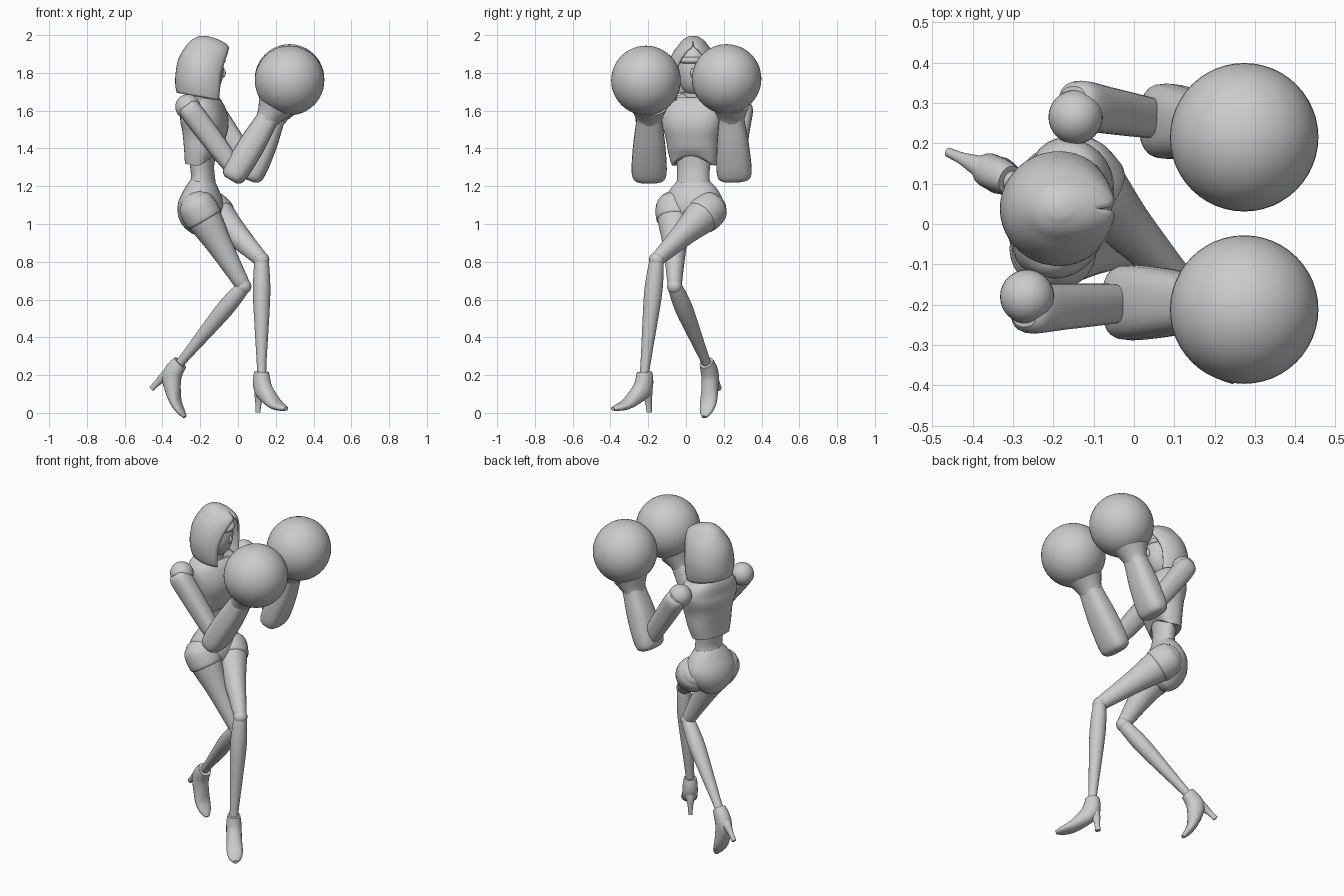
import bpy, bmesh, math
from mathutils import Vector, Matrix

cube = bpy.data.objects.get("Cube")
if cube:
    bpy.data.objects.remove(cube)

GREY = (0.6, 0.6, 0.6, 1)
mat = bpy.data.materials.new("plain grey")
mat.use_nodes = True
mat.diffuse_color = GREY
mat.node_tree.nodes["Principled BSDF"].inputs["Base Color"].default_value = GREY


def finish(name, bm, angle=35):
    bmesh.ops.recalc_face_normals(bm, faces=bm.faces)
    mesh = bpy.data.meshes.new(name)
    bm.to_mesh(mesh)
    bm.free()
    ob = bpy.data.objects.new(name, mesh)
    bpy.context.collection.objects.link(ob)
    mesh.materials.append(mat)
    bpy.ops.object.select_all(action='DESELECT')
    ob.select_set(True)
    bpy.context.view_layer.objects.active = ob
    bpy.ops.object.shade_smooth_by_angle(angle=math.radians(angle))
    return ob


def ball(name, centre, r, scale=(1, 1, 1), seg=32):
    bm = bmesh.new()
    m = Matrix.Translation(centre) @ Matrix.Diagonal((*scale, 1))
    bmesh.ops.create_uvsphere(bm, u_segments=seg, v_segments=seg // 2, radius=r, matrix=m)
    return finish(name, bm, 60)


def refine(rows, steps=3):
    """Smooth a list of equal-length rows with a Catmull-Rom spline."""
    out = []
    for i in range(len(rows) - 1):
        p0, p1, p2 = rows[max(i - 1, 0)], rows[i], rows[i + 1]
        p3 = rows[min(i + 2, len(rows) - 1)]
        for k in range(steps):
            t = k / steps
            out.append([b + t * (c - a) / 2 + t * t * (a - 2.5 * b + 2 * c - d / 2)
                        + t ** 3 * (1.5 * (b - c) + (d - a) / 2)
                        for a, b, c, d in zip(p0, p1, p2, p3)])
    return out + [list(rows[-1])]


def loft(name, rows, side, power=1.0, seg=24, tweak=None):
    """Rows of x, y, z, side radius, depth radius, skinned along the path."""
    rows = refine(rows)
    pts = [Vector(r[:3]) for r in rows]
    bm = bmesh.new()
    rings = []
    for i, r in enumerate(rows):
        tan = (pts[min(i + 1, len(pts) - 1)] - pts[max(i - 1, 0)]).normalized()
        s = (Vector(side) - tan * tan.dot(Vector(side))).normalized()
        n = tan.cross(s)
        ring = []
        for k in range(seg):
            a = math.tau * k / seg
            c, d = math.cos(a), math.sin(a)
            p = pts[i] + s * (r[3] * math.copysign(abs(c) ** power, c)) \
                + n * (r[4] * math.copysign(abs(d) ** power, d))
            if tweak:
                p += tweak(i, d)
            ring.append(bm.verts.new(p))
        rings.append(ring)
    for a, b in zip(rings, rings[1:]):
        for k in range(seg):
            j = (k + 1) % seg
            bm.faces.new((a[k], a[j], b[j], b[k]))
    bm.faces.new(rings[0])
    bm.faces.new(rings[-1])
    return finish(name, bm)


def limb(name, a, b, profile, side, power=1.0):
    """Profile rows are position along a-b, side radius, depth radius."""
    a, b = Vector(a), Vector(b)
    return loft(name, [[*a.lerp(b, t), rs, rd] for t, rs, rd in profile], side, power)


YAW = math.radians(-15)
SIDE = Vector((-math.sin(YAW), math.cos(YAW), 0))
FRONT = Vector((math.cos(YAW), math.sin(YAW), 0))
MID = Vector((-0.19, 0.04, 0))


def body(name, rows, power=1.0, tweak=None):
    """Rows are height, forward shift, side radius, depth radius."""
    return loft(name, [[*(MID + FRONT * f + Vector((0, 0, z))), w, d]
                       for z, f, w, d in rows], SIDE, power, 32, tweak)


# Torso, waist, pelvis and neck
def rib_arch(i, d):
    return Vector((0, 0, 0.06 * max(-d, 0) ** 2 * max(0, 1 - i / 4)))


body("ribcage", [(1.31, -.01, .118, .075), (1.38, 0, .135, .088), (1.46, .01, .145, .105),
                 (1.53, .015, .165, .118), (1.60, 0, .175, .11), (1.65, -.02, .15, .085),
                 (1.69, -.02, .07, .06)], 0.8, rib_arch)
body("waist", [(1.18, 0, .1, .08), (1.24, .005, .088, .062), (1.31, 0, .09, .062),
               (1.42, 0, .11, .075)])
body("pelvis", [(1.225, .005, .09, .066), (1.18, 0, .13, .09), (1.11, -.005, .16, .118),
                (1.04, -.01, .14, .115), (.98, 0, .08, .075), (.95, .01, .03, .03)])
body("neck", [(1.62, 0, .06, .055), (1.68, .01, .048, .046), (1.75, .015, .048, .046)])

# Head: face inside an open hood
ball("face", (-.17, .037, 1.82), .1, (.95, .85, 1.4))
ball("nose", (-.08, .034, 1.80), .016, (1, .7, 1.6), 12)
ball("brow_visor", (-.163, .037, 1.865), .1, (.98, .9, .3))
bm = bmesh.new()
rings = []
for z, back, front, w, gap in refine([
        (1.67, .14, .13, .125, 50), (1.72, .147, .14, .138, 50), (1.79, .146, .14, .142, 46),
        (1.86, .135, .143, .128, 36), (1.91, .112, .143, .106, 22), (1.945, .088, .132, .08, 4),
        (1.975, .06, .085, .055, 0), (1.995, .02, .025, .02, 0)]):
    ring = []
    gap = math.radians(max(gap, 0))
    for k in range(33):
        a = gap + (math.tau - 2 * gap) * k / 32
        c = math.cos(a)
        drop = .025 * c * max(0, (1.8 - z) / .13)
        ring.append(bm.verts.new((-.185 + (front if c > 0 else back) * c,
                                  .038 + w * math.sin(a), z - drop)))
    rings.append(ring)
for a, b in zip(rings, rings[1:]):
    for k in range(32):
        bm.faces.new((a[k], a[k + 1], b[k + 1], b[k]))
bm.faces.new(rings[-1][:32])
bmesh.ops.remove_doubles(bm, verts=bm.verts, dist=.0005)
hood = finish("hood", bm, 50)
shell = hood.modifiers.new("shell", 'SOLIDIFY')
shell.thickness, shell.offset = .012, -1

# Arms: ball shoulder, upper arm, flared forearm, cuff and round glove
UPPER = [(-.03, .045, .04), (.04, .062, .058), (.3, .058, .06), (.8, .05, .052), (1.05, .04, .04)]
FORE = [(-.16, .06, .035), (-.1, .088, .06), (.1, .093, .07), (.5, .084, .07),
        (.85, .07, .06), (1.1, .062, .056)]
CUFF = [(.88, .066, .058), (1.0, .078, .072), (1.15, .1, .1)]
ARMS = {"right": ((-.265, -.18, 1.62), (-.01, -.195, 1.28), (.17, -.195, 1.58), (.273, -.212, 1.76)),
        "left": ((-.145, .265, 1.62), (.08, .255, 1.28), (.2, .24, 1.58), (.273, .215, 1.768))}
for tag, (shoulder, elbow, wrist, glove) in ARMS.items():
    out = Vector((0, -.03 if tag == "right" else .03, 0))
    ball(tag + "_shoulder_ball", shoulder, .067)
    limb(tag + "_upper_arm", Vector(shoulder) + out, elbow, UPPER, (0, 1, 0), .8)
    limb(tag + "_forearm", elbow, wrist, FORE, (0, 1, 0), .75)
    limb(tag + "_cuff", elbow, wrist, CUFF, (0, 1, 0))
    ball(tag + "_glove", glove, .184, seg=48)

# Legs: thigh, hip guard, knee joint, shin
THIGH = [(-.16, .03, .03), (-.12, .068, .068), (0, .094, .094), (.15, .092, .094),
         (.45, .066, .07), (.8, .046, .05), (.97, .037, .04), (1.05, .02, .02)]
GUARD = [(-.13, .05, .05), (-.08, .085, .085), (0, .1, .1), (.14, .099, .1), (.17, .09, .09)]
SHIN = [(-.04, .02, .02), (0, .036, .036), (.12, .044, .043), (.3, .048, .046),
        (.6, .038, .037), (.9, .027, .026), (1.05, .024, .024)]
LEGS = {"right": ((-.215, -.06, 1.09), (.03, -.06, .67), (-.31, .11, .26), (.91, -.41), 42),
        "left": ((-.145, .125, 1.08), (.125, -.155, .81), (.125, -.22, .21), (.61, -.79), 0)}


def shoe_part(name, rows, ankle, heading, pitch):
    """Rows are forward, up, side radius, depth radius from the ankle."""
    ahead = Vector((*heading, 0)).normalized()
    c, s = math.cos(math.radians(pitch)), math.sin(math.radians(pitch))
    placed = [[*(Vector(ankle) + ahead * (f * c + u * s) + Vector((0, 0, u * c - f * s))), w, d]
              for f, u, w, d in rows]
    loft(name, placed, (-ahead.y, ahead.x, 0), .9, 20)


for tag, (hip, knee, ankle, heading, pitch) in LEGS.items():
    limb(tag + "_thigh", hip, knee, THIGH, SIDE)
    limb(tag + "_hip_guard", hip, knee, GUARD, SIDE)
    ball(tag + "_knee", knee, .041, seg=20)
    limb(tag + "_shin", knee, ankle, SHIN, SIDE)
    # High-heeled shoe
    shoe_part(tag + "_shoe", [(0, .008, .036, .04), (0, -.03, .042, .047), (.012, -.08, .044, .052),
                              (.06, -.125, .044, .042), (.12, -.165, .046, .027),
                              (.175, -.182, .036, .018), (.212, -.188, .014, .01)],
              ankle, heading, pitch)
    shoe_part(tag + "_heel", [(-.005, -.06, .036, .036), (-.02, -.11, .025, .026),
                              (-.028, -.16, .015, .017), (-.032, -.207, .012, .015)],
              ankle, heading, pitch)
